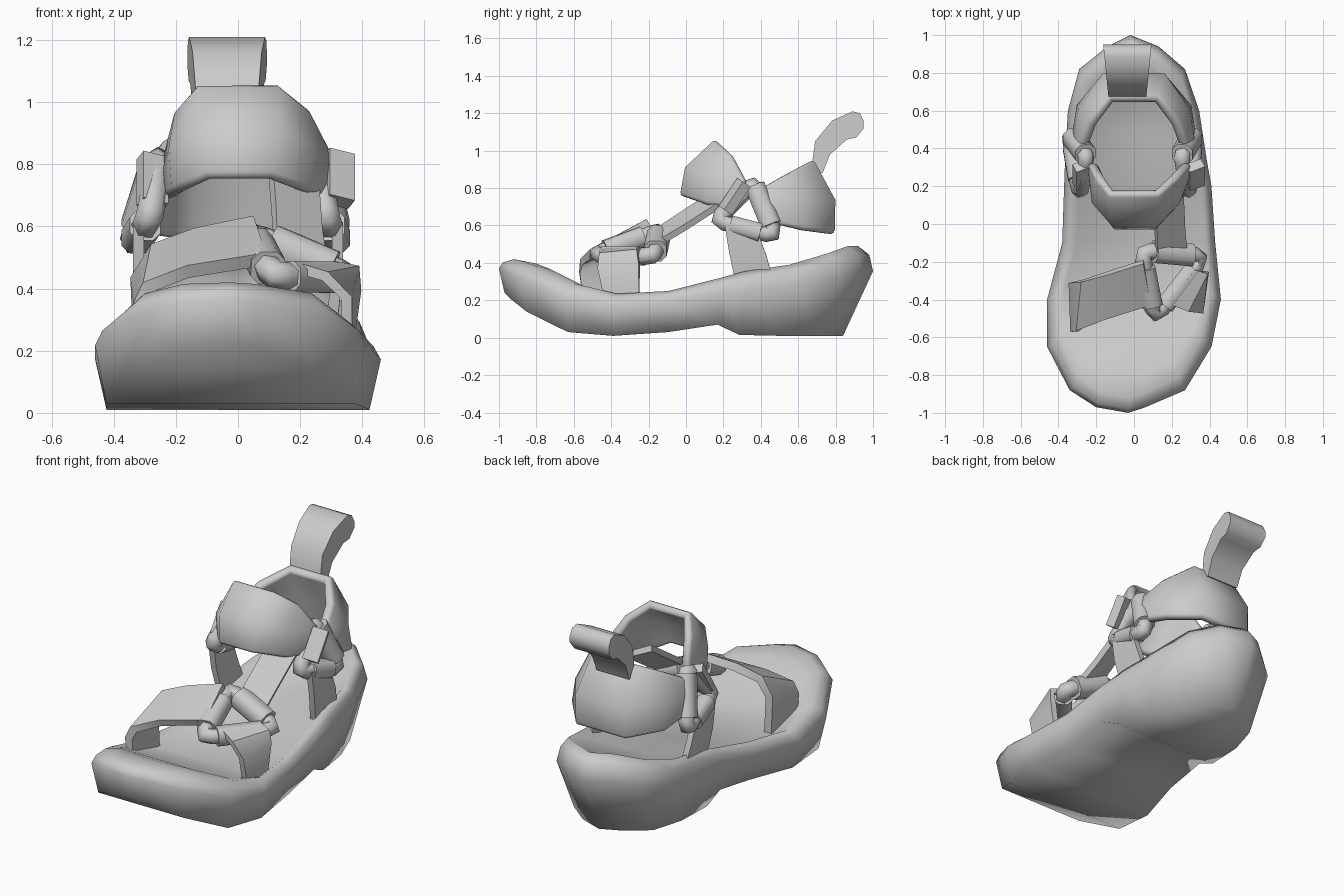
import bpy, bmesh
from mathutils import Vector as V

if "Cube" in bpy.data.objects:
    bpy.data.objects.remove(bpy.data.objects["Cube"])

grey = bpy.data.materials.new("plain grey")
grey.use_nodes = True
tone = (0.6, 0.6, 0.6, 1)
grey.diffuse_color = tone
grey.node_tree.nodes["Principled BSDF"].inputs["Base Color"].default_value = tone


def finish(obj, angle):
    """Bake modifiers, colour and shade a part."""
    graph = bpy.context.evaluated_depsgraph_get()
    mesh = bpy.data.meshes.new_from_object(obj.evaluated_get(graph))
    name = obj.name
    bpy.data.objects.remove(obj)
    part = bpy.data.objects.new(name, mesh)
    bpy.context.collection.objects.link(part)
    mesh.materials.clear()
    mesh.materials.append(grey)
    bpy.ops.object.select_all(action="DESELECT")
    part.select_set(True)
    bpy.context.view_layer.objects.active = part
    bpy.ops.object.shade_smooth_by_angle(angle=angle)


def loft(name, rows, closed=False, caps=False, thick=0, bevel=0, angle=0.9):
    """Skin rows of points; optionally thicken and round the rim."""
    bm = bmesh.new()
    grid = [[bm.verts.new(p) for p in row] for row in rows]
    n = len(rows[0])
    for a, b in zip(grid, grid[1:]):
        for i in range(n if closed else n - 1):
            j = (i + 1) % n
            bm.faces.new((a[i], a[j], b[j], b[i]))
    if caps:
        bm.faces.new(grid[0])
        bm.faces.new(grid[-1])
    bmesh.ops.remove_doubles(bm, verts=bm.verts, dist=0.0005)
    bmesh.ops.dissolve_degenerate(bm, edges=bm.edges, dist=0.0005)
    bmesh.ops.recalc_face_normals(bm, faces=bm.faces)
    mesh = bpy.data.meshes.new(name)
    bm.to_mesh(mesh)
    bm.free()
    obj = bpy.data.objects.new(name, mesh)
    bpy.context.collection.objects.link(obj)
    if thick:
        mod = obj.modifiers.new("thickness", "SOLIDIFY")
        mod.thickness, mod.offset = thick, 0
    if bevel:
        mod = obj.modifiers.new("soft rim", "BEVEL")
        mod.width, mod.segments, mod.angle_limit = bevel, 2, 1.1
    finish(obj, angle)


def strap(name, path, thick=0.035):
    """Flat band through (centre, half width) pairs."""
    rows = [(V(c) - V(w), V(c) + V(w)) for c, w in path]
    loft(name, rows, thick=thick, angle=0.7)


def ring(name, corners, radius=0.046):
    """Triangular wire loop with rounded corners."""
    curve = bpy.data.curves.new(name, "CURVE")
    curve.dimensions = "3D"
    curve.bevel_depth, curve.bevel_resolution = radius, 1
    line = curve.splines.new("POLY")
    pts = []
    for i, c in enumerate(corners):
        a, b = (V(c).lerp(V(o), 0.15) for o in (corners[i - 1], corners[(i + 1) % 3]))
        pts += [a, (V(c) * 2 + a + b) / 4, b]
    line.points.add(len(pts) - 1)
    for p, co in zip(line.points, pts):
        p.co = (*co, 1)
    line.use_cyclic_u = True
    obj = bpy.data.objects.new(name, curve)
    bpy.context.collection.objects.link(obj)
    finish(obj, 1.2)


def wrap(name, a, b, out, size=0.055, start=0.2, end=0.8):
    """Strap end folded around a bar, a chamfered sleeve."""
    a, b = V(a), V(b)
    axis = (b - a).normalized()
    u = axis.cross(V(out)).normalized() * size
    v = u.cross(axis)
    shape = [(1, .5), (.5, 1), (-.5, 1), (-1, .5), (-1, -.5), (-.5, -1), (.5, -1), (1, -.5)]
    rows = [[a.lerp(b, t) + u * p + v * q for p, q in shape] for t in (start, end)]
    loft(name, rows, closed=True, caps=True)


# Sole: stations of y, left edge, right edge, top, bottom
stations = [
    (-1, -.03, -.03, .42, .24), (-.97, -.2, .06, .415, .21), (-.88, -.34, .27, .385, .14),
    (-.65, -.46, .41, .29, .03), (-.4, -.46, .46, .235, .01), (-.1, -.38, .43, .25, .03),
    (.2, -.37, .41, .32, .07), (.34, -.365, .385, .355, .015), (.6, -.35, .345, .39, .01),
    (.82, -.29, .27, .45, .01), (.94, -.14, .13, .49, .01), (1, -.02, -.02, .49, .01)]


def section(y, left, right, top, low):
    mid = low + .72 * (top - low)
    heel = max(0, y)
    levels = [(.92, .97 if y < 0 else .84, low), (1, 1, mid),
              (.95, .98, mid + .65 * (top - mid)), (.88, .92, top),
              (.79, .82, top - .02 - .06 * heel)]
    side = lambda x: [V((x * sx, y * sy, z)) for sx, sy, z in levels]
    return side(left) + side(right)[::-1]


loft("sole", [section(*s) for s in stations], closed=True, angle=3.1)

# Toe buckle and its three straps
top_c, toe_c, side_c = (.04, -.14, .575), (.11, -.5, .44), (.37, -.17, .435)
ring("toe_buckle", [top_c, toe_c, side_c])
wrap("toe_strap_fold", top_c, toe_c, (0, 0, 1), start=.25)
wrap("side_strap_fold", toe_c, side_c, (0, 0, 1), size=.05)
wrap("instep_strap_fold", top_c, side_c, (0, 0, 1), size=.06)
strap("toe_strap", [
    ((-.315, -.43, .2), (0, .12, 0)), ((-.32, -.44, .39), (-.005, .13, .04)),
    ((-.28, -.43, .465), (.01, .13, .06)), ((-.15, -.38, .515), (.01, .12, .06)),
    ((.07, -.31, .555), (-.02, .11, .06))], thick=.045)
strap("side_strap", [
    ((.35, -.34, .18), (0, .09, 0)), ((.365, -.36, .38), (.015, .11, .01)),
    ((.33, -.36, .45), (.05, .1, .01)), ((.25, -.33, .47), (.07, .09, 0))])
strap("instep_strap", [
    ((.2, -.18, .52), (.08, -.01, -.04)), ((.19, -.02, .62), (.075, 0, -.04)),
    ((.18, .18, .75), (.075, .01, -.035))])

# Ankle buckles, posts and folds on both sides
for s, label, lean in ((1, "left", 0), (-1, "right", .02)):
    up, fore, aft = (s * .25, .36, .83), (s * .285, .16, .625), (s * (.32 + lean), .48, .54)
    ring(label + "_ankle_buckle", [up, fore, aft])
    wrap(label + "_heel_fold", up, aft, (s, 0, 0), start=.08)
    wrap(label + "_post_fold", fore, aft, (s, 0, 0), size=.05, start=.25, end=.75)
    strap(label + "_ankle_post", [
        ((s * .3, .37, .28), (0, .1, .01)), ((s * .32, .33, .45), (0, .1, -.01)),
        ((s * .32, .29, .6), (0, .085, -.015))])

# Front pad ends, folded flat over the forward bars
for label, x, drop in (("left", .325, 0), ("right", -.275, .01)):
    strap(label + "_front_fold", [((x, .21, .68 - drop), (.04, .015, -.01)),
                                  ((x, .31, .83 - drop), (.04, .015, -.01))], thick=.055)

# Front ankle pad: lower, middle and upper arcs
loft("front_pad", [
    [(-.22, .28, .69), (-.19, .12, .71), (-.09, -.01, .755), (.1, -.01, .755), (.22, .12, .71), (.29, .28, .69)],
    [(-.22, .31, .77), (-.2, .12, .85), (-.11, .015, .9), (.12, .015, .9), (.22, .12, .85), (.29, .31, .77)],
    [(-.22, .32, .84), (-.18, .25, .97), (-.12, .17, 1.045), (.12, .17, 1.045), (.21, .25, .97), (.28, .32, .84)]],
    thick=.05, bevel=.02, angle=1.1)

# Heel pad: half arcs of depth, mirrored across
arcs = [[(.31, .43, .62), (.28, .62, .575), (.15, .77, .555)],
        [(.3, .4, .72), (.27, .6, .72), (.15, .775, .73)],
        [(.27, .39, .79), (.22, .53, .87), (.12, .66, .94)]]
loft("heel_pad", [[(-x, y, z) for x, y, z in a] + a[::-1] for a in arcs],
     thick=.055, bevel=.02, angle=1.1)

# Pull loop rising from the heel pad
outline = [(.67, .9), (.69, 1.05), (.78, 1.16), (.89, 1.21), (.93, 1.2), (.95, 1.16),
           (.95, 1.12), (.91, 1.07), (.86, 1.06), (.77, .98), (.73, .88)]
loft("pull_loop", [[(-.035 + s * (.1 + .1 * (y - .67)), y, z) for y, z in outline]
                   for s in (-1, 1)], closed=True, caps=True)
